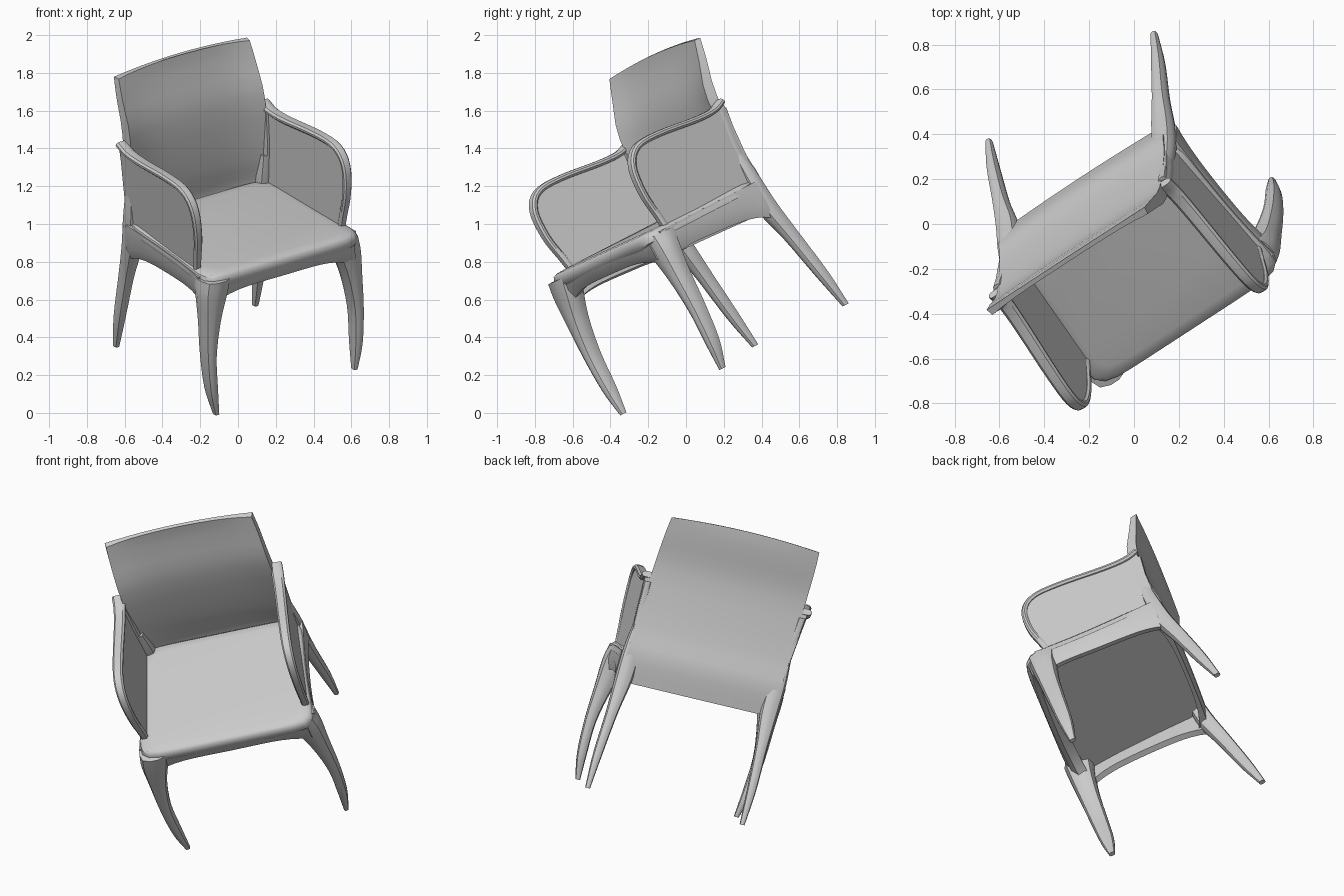
import bpy
import bmesh
from math import sin, cos, pi
from mathutils import Matrix, Vector

cube = bpy.data.objects.get("Cube")
if cube:
    bpy.data.objects.remove(cube)

# Chair frame: width, depth (to the rear) and up axes, with the origin between the feet
ACROSS, DEPTH, UP = Vector((.815, .53, .24)), Vector((-.57, .73, .376)), Vector((-.022, -.466, .885))
ORIGIN = Vector((-.015, .27, .29))
POSE = Matrix((ACROSS, DEPTH, UP)).transposed().to_4x4()
POSE.translation = ORIGIN


def loft(name, rings, mirror=1):
    """Skin closed rings of chair-frame points, cap the ends and pose the part."""
    bm = bmesh.new()
    loops = [[bm.verts.new((p[0] * mirror, p[1], p[2])) for p in r] for r in rings]
    n = len(loops[0])
    for a, b in zip(loops, loops[1:]):
        for i in range(n):
            j = (i + 1) % n
            bm.faces.new((a[i], a[j], b[j], b[i]))
    bm.faces.new(loops[0])
    bm.faces.new(loops[-1])
    bmesh.ops.recalc_face_normals(bm, faces=bm.faces)
    bm.transform(POSE)
    mesh = bpy.data.meshes.new(name)
    bm.to_mesh(mesh)
    bm.free()
    ob = bpy.data.objects.new(name, mesh)
    bpy.context.collection.objects.link(ob)
    bpy.ops.object.select_all(action='DESELECT')
    ob.select_set(True)
    bpy.context.view_layer.objects.active = ob
    bpy.ops.object.shade_smooth_by_angle(angle=pi / 5)


def squircle(rx, ry, power, count):
    """Rounded rectangle outline as 2D points."""
    pts = []
    for i in range(count):
        c, s = cos(2 * pi * (i + .5) / count), sin(2 * pi * (i + .5) / count)
        r = (abs(c) ** power + abs(s) ** power) ** (-1 / power)
        pts.append((rx * r * c, ry * r * s))
    return pts


def smooth_path(pts, steps=4):
    """Resample control points with a Catmull-Rom spline."""
    pts = [Vector(p) for p in pts]
    ext = [2 * pts[0] - pts[1]] + pts + [2 * pts[-1] - pts[-2]]
    out = []
    for a, b, c, d in zip(ext, ext[1:], ext[2:], ext[3:]):
        for k in range(steps):
            t = k / steps
            out.append(.5 * (2 * b + (c - a) * t + (2 * a - 5 * b + 4 * c - d) * t ** 2
                             + (3 * b - a - 3 * c + d) * t ** 3))
    return out + [pts[-1]]


def seat_half(d):
    """Half width of the seat, flaring toward the front corners."""
    return .48 + .045 * max(0, (.3 - d) / .8) ** 3


# Seat shell with a rounded edge, ending inside the back
layers = [(.745, .97), (.765, 1), (.79, 1), (.81, .985), (.82, .955), (.825, .85)]
loft("seat", [[(x * s * seat_half(y * s - .085), y * s - .085, u) for x, y in squircle(1, .422, 9, 72)]
              for u, s in layers])

# Back panel, nearly flat behind and hollowed in front: (height, depth, half width)
rows = smooth_path([(.63, .325, .45), (.8, .358, .45), (.97, .345, .45), (1.3, .36, .445),
                    (1.5, .415, .44), (1.61, .447, .432)], 3)
columns = [i / 6 - 1 for i in range(13)]
back_rings = []
for u, d, half in rows:
    rise = max(0, u - 1.58)
    hollow = .04 if u < 1.35 else .04 * (1.75 - u) / .4
    rear = [(half * t, d + .01 * (1 - t * t), u + rise * .7 * (1 - t * t)) for t in columns]
    front = [(x * .985, y - .022 - hollow * abs(t) ** 4, z)
             for (x, y, z), t in zip(reversed(rear), columns)]
    back_rings.append(rear + front)
loft("back_panel", back_rings)

# Tapered legs: (across, depth, height, half width, half depth); the front pair sits slightly askew
front_leg = [(.465, -.465, 0, .014, .018), (.485, -.455, .15, .028, .04), (.493, -.447, .35, .034, .05),
             (.475, -.438, .55, .052, .06), (.45, -.425, .7, .078, .075), (.43, -.41, .79, .085, .09)]
back_leg = [(.452, .46, 0, .014, .018), (.45, .42, .2, .026, .034), (.437, .37, .45, .034, .042),
            (.425, .325, .65, .05, .05), (.425, .31, .82, .05, .045), (.43, .305, .98, .03, .035)]
for leg_name, stations, skew in (("front_leg", front_leg, .022), ("back_leg", back_leg, 0)):
    path = smooth_path([s[:3] for s in stations])
    size = smooth_path([s[3:] + (0,) for s in stations])
    for side, m in (("left", 1), ("right", -1)):
        loft(f"{leg_name}_{side}", [[(p.x + x, p.y + y + skew * m, p.z) for x, y in squircle(s.x, s.y, 3, 12)]
                                    for p, s in zip(path, size)], m)

# Arched aprons under the seat edge
steps = [i / 8 - 1 for i in range(17)]
side_rings, front_rings = [], []
for t in steps:
    y, low = -.06 + .36 * t, .655 - .02 * t - .045 * t ** 4
    edge = seat_half(y)
    side_rings.append([(edge - .06, y, low + .01), (edge - .025, y, low), (edge - .002, y, low + .06),
                       (edge, y, .8), (edge - .06, y, .8)])
    x, low, y = .46 * t, .70 - .07 * t ** 4, -.485 - .02 * (1 - t * t)
    front_rings.append([(x, y + .08, low + .01), (x, y + .025, low), (x, y, low + .05),
                        (x, y, .79), (x, y + .02, .815), (x, y + .08, .815)])
loft("front_apron", front_rings)

# Arms: closed side panel framed by a broad rounded rim that sweeps up into the back
outline = smooth_path([(.35, 1.26, 0), (.27, 1.235, 0), (.14, 1.235, 0), (-.13, 1.26, 0), (-.29, 1.25, 0),
                       (-.37, 1.17, 0), (-.385, 1.02, 0), (-.36, .88, 0), (-.345, .79, 0)])


def arm_x(d, u):
    return .475 - .05 * d + .06 * (u - 1.2)


contour = [(p.x, p.y) for p in outline] + [(.335, .79)]
panel = [[(arm_x(d, u) + off, d, u) for d, u in contour] for off in (-.014, .014)]
rim = []
for i, p in enumerate(outline):
    tangent = (outline[min(i + 1, len(outline) - 1)] - outline[max(i - 1, 0)]).normalized()
    normal = Vector((-tangent.y, tangent.x))
    fade = 1 - .45 * i / len(outline)
    rim.append([(arm_x(p.x, p.y) + a, p.x + normal.x * b, p.y + normal.y * b)
                for a, b in squircle(.036 * fade, .018, 3, 10)])
# Upright that widens the junction of arm and back
post = [[(arm_x(d, u) - .008 + a, d + b, u) for a, b in squircle(.024, .04, 3, 10)]
        for u, d in ((.78, .31), (.9, .305), (1.05, .305), (1.22, .325))]
for side, m in (("left", 1), ("right", -1)):
    loft("side_apron_" + side, side_rings, m)
    loft("arm_panel_" + side, panel, m)
    loft("arm_rim_" + side, rim, m)
    loft("arm_post_" + side, post, m)
